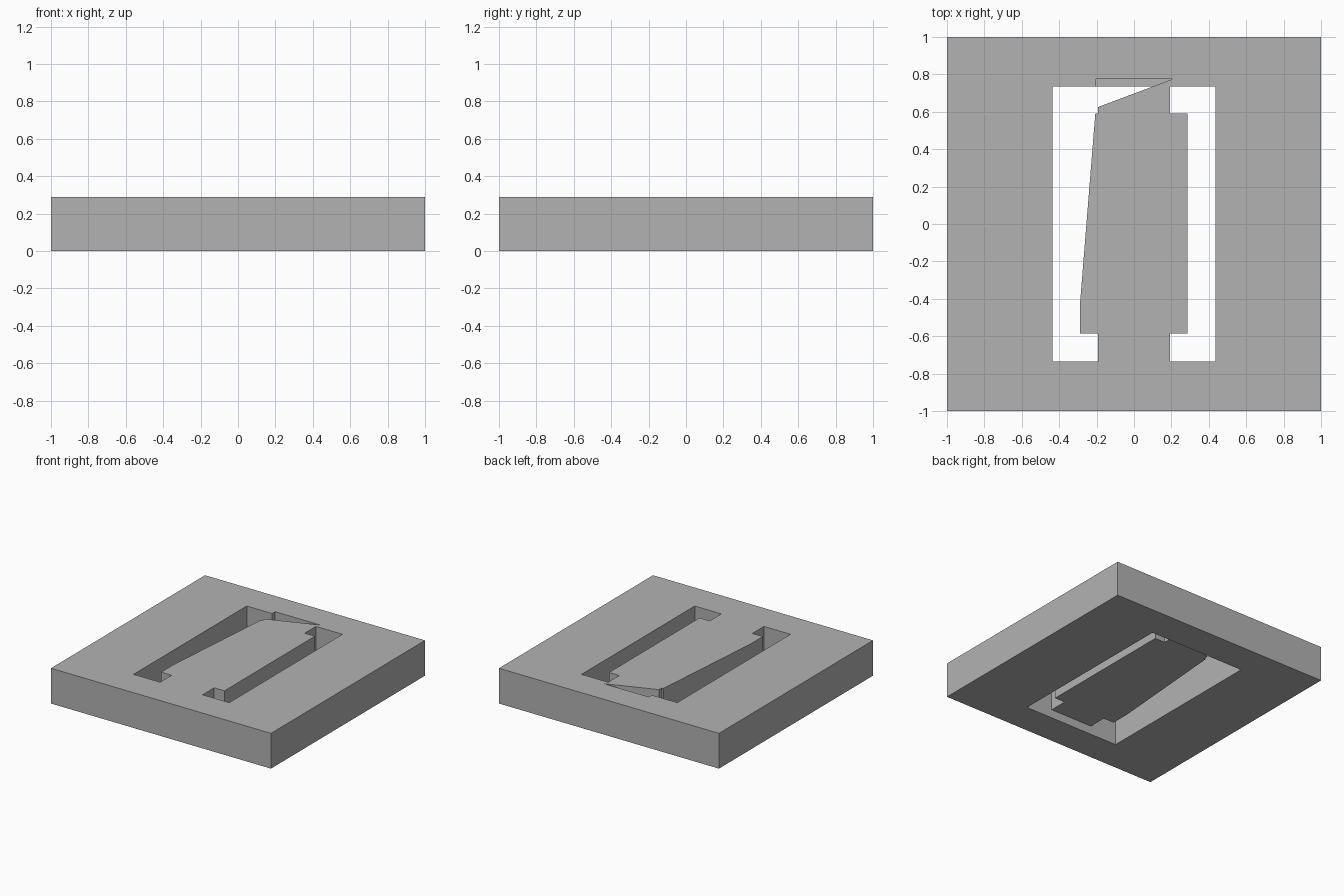
import bpy
import bmesh

cube = bpy.data.objects.get("Cube")
if cube:
    bpy.data.objects.remove(cube, do_unlink=True)

THICK = 0.29      # plate thickness
RECESS = 0.07     # underside of the insert
WIN_X, WIN_Y = 0.435, 0.735
SLOT_X, SLOT_Y = 0.204, 0.774

grey = bpy.data.materials.new("plain_grey")
grey.use_nodes = True
COLOUR = (0.45, 0.45, 0.45, 1)
grey.diffuse_color = COLOUR
grey.node_tree.nodes["Principled BSDF"].inputs["Base Color"].default_value = COLOUR


def prism(name, outline, z0, z1):
    """Extrude a flat outline from z0 up to z1."""
    bm = bmesh.new()
    base = bm.faces.new([bm.verts.new((x, y, z0)) for x, y in outline])
    top = bmesh.ops.extrude_face_region(bm, geom=[base])["geom"]
    verts = [g for g in top if isinstance(g, bmesh.types.BMVert)]
    bmesh.ops.translate(bm, verts=verts, vec=(0, 0, z1 - z0))
    bmesh.ops.recalc_face_normals(bm, faces=bm.faces)
    mesh = bpy.data.meshes.new(name)
    bm.to_mesh(mesh)
    bm.free()
    mesh.materials.append(grey)
    obj = bpy.data.objects.new(name, mesh)
    bpy.context.collection.objects.link(obj)
    return obj


def rect(x0, x1, y0, y1):
    return [(x0, y0), (x1, y0), (x1, y1), (x0, y1)]


def cut(target, cutter):
    """Subtract the cutter, then discard it."""
    cutter.hide_render = True
    mod = target.modifiers.new("cut", "BOOLEAN")
    mod.operation = "DIFFERENCE"
    mod.solver = "EXACT"
    mod.object = cutter
    bpy.context.view_layer.objects.active = target
    bpy.ops.object.modifier_apply(modifier=mod.name)
    bpy.data.objects.remove(cutter, do_unlink=True)


# Square frame with a through window and a shallower slot behind it
frame = prism("frame", rect(-1, 1, -1, 1), 0, THICK)
cut(frame, prism("window_cutter", rect(-WIN_X, WIN_X, -WIN_Y, WIN_Y), -0.1, THICK + 0.1))
cut(frame, prism("slot_cutter", rect(-SLOT_X, SLOT_X, WIN_Y - 0.1, SLOT_Y), RECESS, THICK + 0.1))

# Insert with a front neck, a tapered side and a slanted tab in the slot
insert_outline = [
    (-0.193, -WIN_Y), (0.193, -WIN_Y), (0.193, -0.585), (0.286, -0.585),
    (0.286, 0.59), (0.193, 0.59), (0.193, WIN_Y), (SLOT_X, WIN_Y),
    (SLOT_X, SLOT_Y), (-0.193, 0.625), (-0.193, 0.59), (-0.207, 0.59),
    (-0.289, -0.43), (-0.289, -0.585), (-0.193, -0.585),
]
prism("insert", insert_outline, RECESS, THICK)
